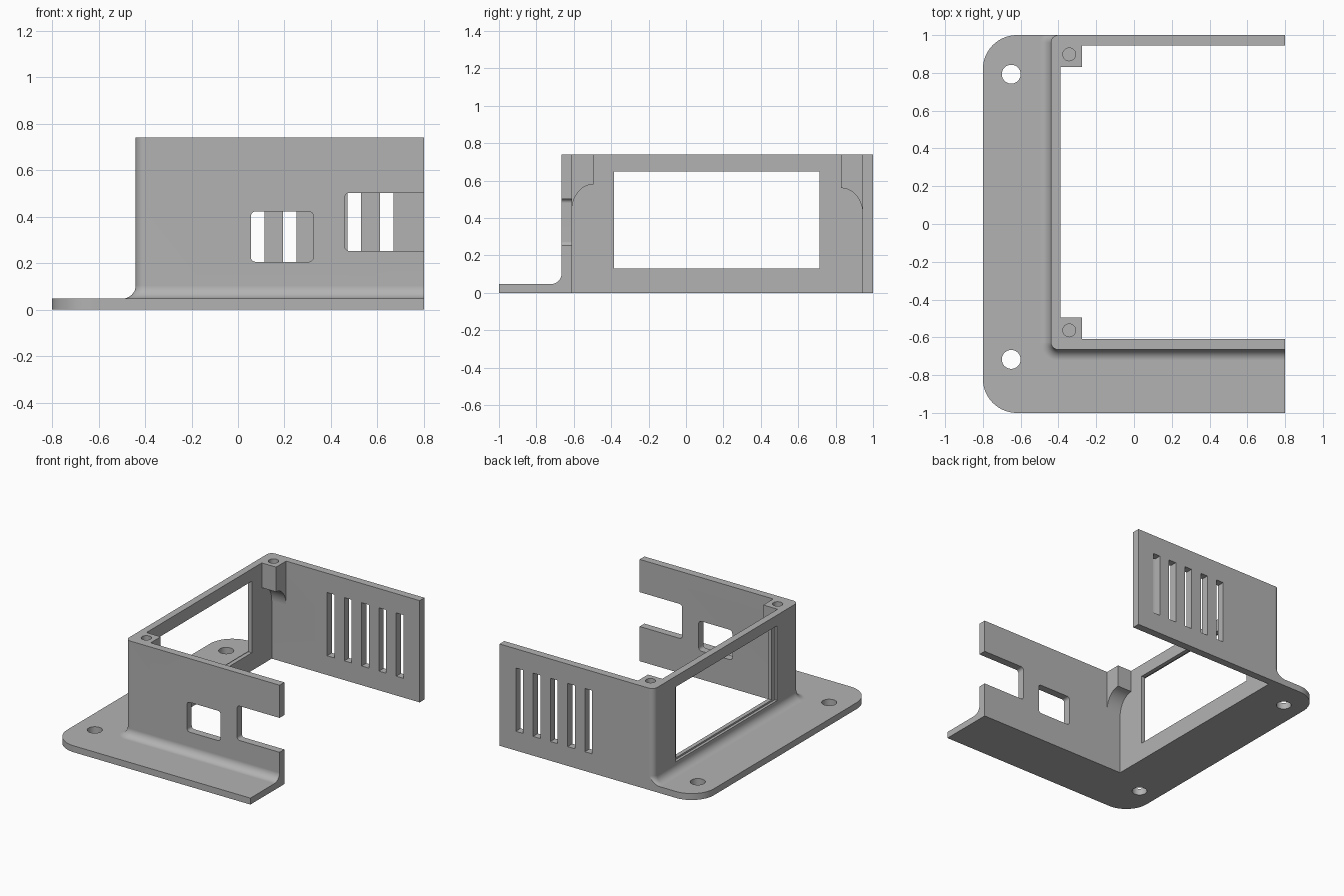
import bpy, bmesh
from math import sin, cos, pi, radians

cube = bpy.data.objects.get("Cube")
if cube:
    bpy.data.objects.remove(cube, do_unlink=True)

grey = bpy.data.materials.new("light grey")
grey.use_nodes = True
colour = (0.45, 0.45, 0.45, 1)
grey.diffuse_color = colour
grey.node_tree.nodes["Principled BSDF"].inputs["Base Color"].default_value = colour


def rounded(x0, x1, y0, y1, radii, steps=10):
    """Outline of a rectangle; radii run lower-left, lower-right, upper-right, upper-left."""
    corners = [(x0, y0, 1, 1), (x1, y0, -1, 1), (x1, y1, -1, -1), (x0, y1, 1, -1)]
    pts = []
    for i, ((x, y, sx, sy), r) in enumerate(zip(corners, radii)):
        if r == 0:
            pts.append((x, y))
            continue
        for k in range(steps + 1):
            a = pi + (i + k / steps) * pi / 2
            pts.append((x + sx * r + r * cos(a), y + sy * r + r * sin(a)))
    return pts


def circle(x, y, r, n=32):
    return [(x + r * cos(2 * pi * i / n), y + r * sin(2 * pi * i / n)) for i in range(n)]


def loft(name, rings):
    """Solid skinned through a list of equal-length point rings, capped at both ends."""
    bm = bmesh.new()
    loops = [[bm.verts.new(p) for p in ring] for ring in rings]
    n = len(loops[0])
    for a, b in zip(loops, loops[1:]):
        for i in range(n):
            j = (i + 1) % n
            bm.faces.new((a[i], a[j], b[j], b[i]))
    bm.faces.new(loops[0][::-1])
    bm.faces.new(loops[-1])
    bmesh.ops.recalc_face_normals(bm, faces=bm.faces)
    mesh = bpy.data.meshes.new(name)
    bm.to_mesh(mesh)
    bm.free()
    mesh.materials.append(grey)
    obj = bpy.data.objects.new(name, mesh)
    bpy.context.collection.objects.link(obj)
    return obj


def prism(name, pts, axis, lo, hi):
    """Extrude a 2D outline along an axis: x takes (y, z), y takes (x, z), z takes (x, y)."""
    place = {"x": lambda p, t: (t, p[0], p[1]),
             "y": lambda p, t: (p[0], t, p[1]),
             "z": lambda p, t: (p[0], p[1], t)}[axis]
    return loft(name, [[place(p, t) for p in pts] for t in (lo, hi)])


def box(a0, a1, b0, b1):
    return [(a0, b0), (a1, b0), (a1, b1), (a0, b1)]


def combine(target, other, operation):
    bpy.context.view_layer.objects.active = target
    mod = target.modifiers.new("combine", "BOOLEAN")
    mod.operation = operation
    mod.solver = "EXACT"
    mod.object = other
    bpy.ops.object.modifier_apply(modifier=mod.name)
    bpy.data.objects.remove(other, do_unlink=True)


TOP, PLATE = 0.74, 0.047
LEFT, FRONT, BACK = -0.44, -0.665, 1.0            # outer wall faces
IN_LEFT, IN_FRONT, IN_BACK = -0.39, -0.61, 0.945  # inner wall faces
FILLET = 0.057

# Walls with a flared foot
profile = [(FILLET, PLATE / 2)]
for k in range(9):
    a = k / 8 * pi / 2
    profile.append((FILLET * (1 - sin(a)), PLATE + FILLET * (1 - cos(a))))
profile.append((0, TOP))
rings = []
for off, z in profile:
    outline = rounded(LEFT - off, 1.2, FRONT - off, BACK + off, [0.04 + off] * 4)
    rings.append([(x, y, z) for x, y in outline])
body = loft("enclosure_shell", rings)
combine(body, prism("bounds", box(-2, 0.8, -2, BACK), "z", -1, 2), "INTERSECT")

# Mounting flange
flange = prism("flange", rounded(-0.8, 0.8, -1, 1, [0.18, 0, 0, 0.18], 16), "z", 0, PLATE)
combine(body, flange, "UNION")

# Open interior
combine(body, prism("cavity", box(IN_LEFT, 1.5, IN_FRONT, IN_BACK), "z", -1, 2), "DIFFERENCE")

# Screw posts with curved undersides, and their blind holes
for wall, side, low in ((IN_FRONT, 1, 0.44), (IN_BACK, -1, 0.42)):
    edge = wall + side * 0.115
    pts = [(edge, TOP), (wall - side * 0.02, TOP), (wall - side * 0.02, low)]
    for k in range(11):
        a = k / 10 * pi / 2
        pts.append((edge - side * 0.115 * cos(a), low + 0.14 * sin(a)))
    combine(body, prism("screw_post", pts, "x", IN_LEFT - 0.02, -0.275), "UNION")
    hole = circle(-0.343, wall + side * 0.047, 0.034)
    combine(body, prism("screw_hole", hole, "z", TOP - 0.1, 1), "DIFFERENCE")

# Flange mounting holes
for y in (-0.717, 0.793):
    combine(body, prism("mount_hole", circle(-0.65, y, 0.05), "z", -1, 0.3), "DIFFERENCE")

# Display window with a shallow outer recess
combine(body, prism("window", box(-0.385, 0.715, 0.13, 0.65), "x", -0.6, -0.3), "DIFFERENCE")
combine(body, prism("recess", box(-0.42, 0.75, 0.118, 0.662), "x", -0.6, -0.42), "DIFFERENCE")

# Front wall port and open-ended notch
port = rounded(0.055, 0.325, 0.205, 0.422, [0.022] * 4, 5)
combine(body, prism("port", port, "y", -0.8, -0.5), "DIFFERENCE")
notch = rounded(0.458, 1.1, 0.252, 0.502, [0.022, 0, 0, 0.022], 5)
combine(body, prism("notch", notch, "y", -0.8, -0.5), "DIFFERENCE")

# Ventilation slots in the back wall
for i in range(5):
    x = 0.084 + i * 0.139
    slot = box(x - 0.029, x + 0.029, 0.14, 0.6)
    combine(body, prism("slot", slot, "y", 0.9, 1.1), "DIFFERENCE")

# Smooth rounds, crisp edges
bpy.ops.object.select_all(action="DESELECT")
body.select_set(True)
bpy.context.view_layer.objects.active = body
bpy.ops.object.shade_smooth_by_angle(angle=radians(30))
weighted = body.modifiers.new("flat face normals", "WEIGHTED_NORMAL")
weighted.keep_sharp = True
